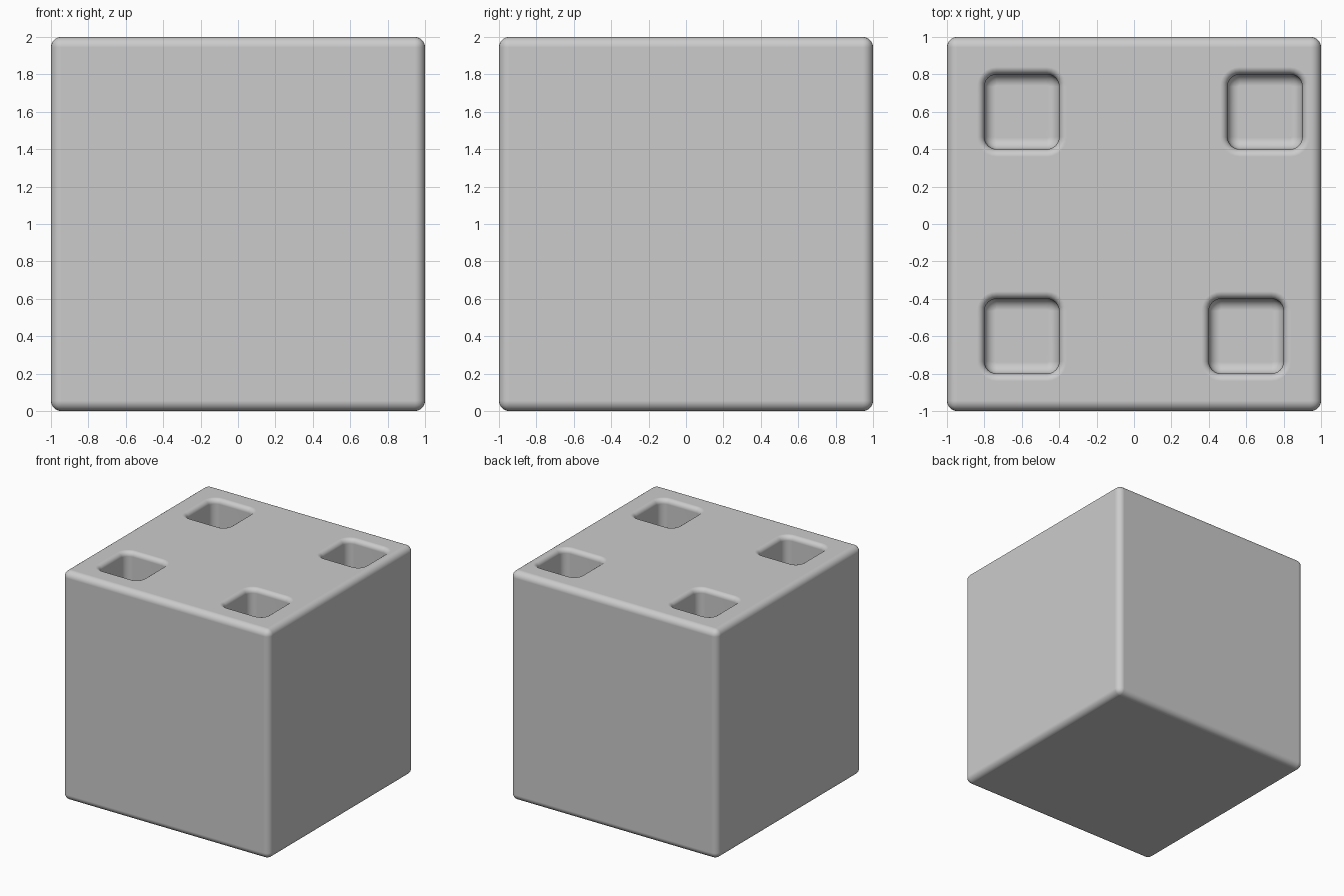
import bpy, bmesh, math

if "Cube" in bpy.data.objects:
    bpy.data.objects.remove(bpy.data.objects["Cube"])

RIM, FILLET, DEPTH, HALF = 0.04, 0.06, 0.4, 0.2
STEPS = 6


def ring(bm, cx, cy, half, radius, z):
    """One rounded-square loop of vertices."""
    verts = []
    for q, (sx, sy) in enumerate([(1, 1), (-1, 1), (-1, -1), (1, -1)]):
        for i in range(STEPS + 1):
            a = math.pi / 2 * (q + i / STEPS)
            verts.append(bm.verts.new((cx + sx * (half - radius) + radius * math.cos(a),
                                       cy + sy * (half - radius) + radius * math.sin(a), z)))
    return verts


def pocket_cutter(bm, cx, cy):
    """Square pocket with a filleted floor and a rolled rim."""
    prof = []
    for i in range(STEPS + 1):
        a = math.pi / 2 * i / STEPS
        prof.append((-FILLET * (1 - math.sin(a)), 2 - DEPTH + FILLET * (1 - math.cos(a))))
    for i in range(STEPS + 1):
        a = math.pi / 2 * i / STEPS
        prof.append((RIM * (1 - math.cos(a)), 2 - RIM + RIM * math.sin(a)))
    prof.append((RIM, 2.1))
    rings = [ring(bm, cx, cy, HALF + o, FILLET + 0.005 + o, z) for o, z in prof]
    n = len(rings[0])
    bm.faces.new(rings[0][::-1])
    bm.faces.new(rings[-1])
    for lo, hi in zip(rings, rings[1:]):
        for k in range(n):
            j = (k + 1) % n
            bm.faces.new((lo[k], lo[j], hi[j], hi[k]))


# Rounded block
bpy.ops.mesh.primitive_cube_add(size=2, location=(0, 0, 1))
block = bpy.context.object
block.name = "block"
bev = block.modifiers.new("round_edges", 'BEVEL')
bev.width = 0.055
bev.segments = 6

# Four pockets in the top
bm = bmesh.new()
for x, y in [(-0.6, 0.6), (0.7, 0.6), (-0.6, -0.6), (0.6, -0.6)]:
    pocket_cutter(bm, x, y)
bmesh.ops.recalc_face_normals(bm, faces=bm.faces)
mesh = bpy.data.meshes.new("pocket_cutter")
bm.to_mesh(mesh)
bm.free()
cutter = bpy.data.objects.new("pocket_cutter", mesh)
bpy.context.collection.objects.link(cutter)
cutter.hide_render = True

cut = block.modifiers.new("pockets", 'BOOLEAN')
cut.operation = 'DIFFERENCE'
cut.solver = 'EXACT'
cut.object = cutter

# Bake the cuts, drop the cutter, smooth the surface
bpy.context.view_layer.objects.active = block
for name in [m.name for m in block.modifiers]:
    bpy.ops.object.modifier_apply(modifier=name)
bpy.data.objects.remove(cutter)
block.select_set(True)
bpy.ops.object.shade_smooth_by_angle(angle=math.radians(40))
block.modifiers.new("even_normals", 'WEIGHTED_NORMAL').keep_sharp = True
